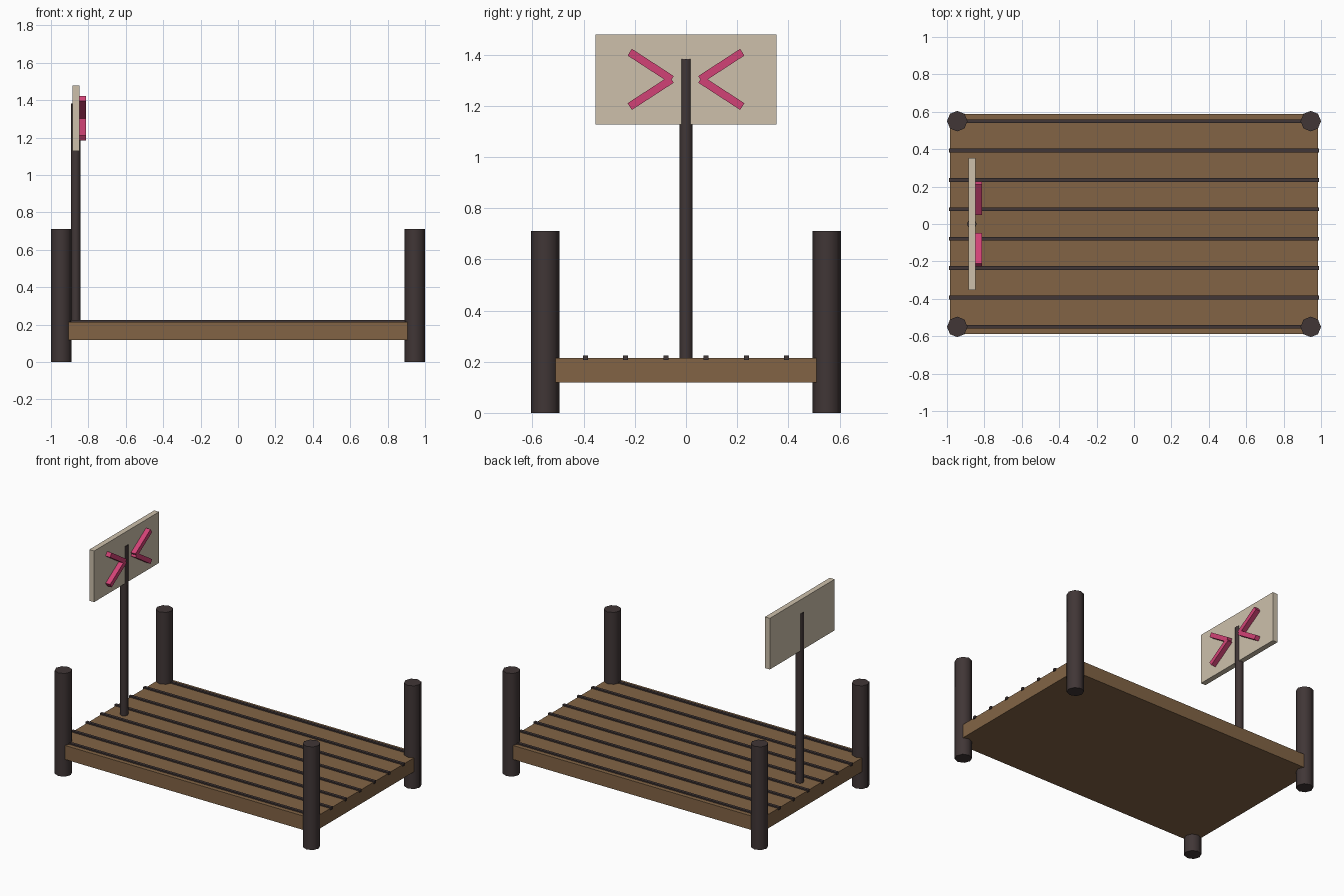
import bpy
import math

cube = bpy.data.objects.get("Cube")
if cube:
    bpy.data.objects.remove(cube, do_unlink=True)


def material(name, rgb):
    m = bpy.data.materials.new(name)
    m.use_nodes = True
    m.diffuse_color = (*rgb, 1)
    bsdf = next(n for n in m.node_tree.nodes if n.type == 'BSDF_PRINCIPLED')
    bsdf.inputs["Base Color"].default_value = (*rgb, 1)
    return m


wood = material("brown wood", (0.223, 0.127, 0.06))
dark = material("dark timber", (0.052, 0.037, 0.037))
cream = material("cream board", (0.61, 0.53, 0.41))
pink = material("pink paint", (0.64, 0.055, 0.18))


def box(name, mat, center, size, tilt=0.0):
    bpy.ops.mesh.primitive_cube_add(size=1, location=center, rotation=(tilt, 0, 0))
    ob = bpy.context.object
    ob.name = name
    ob.scale = size
    ob.data.materials.append(mat)
    return ob


def post(name, x, y, radius, bottom, top):
    bpy.ops.mesh.primitive_cylinder_add(vertices=8, radius=radius, depth=top - bottom,
                                        location=(x, y, (top + bottom) / 2))
    ob = bpy.context.object
    ob.name = name
    ob.data.materials.append(dark)
    bpy.ops.object.shade_smooth_by_angle(angle=math.radians(50))
    return ob


# Deck with raised dark strips along its length
DECK_TOP = 0.215
box("deck", wood, (0, 0, 0.167), (1.966, 1.178, 0.096))
for i in range(8):
    y = -0.55 + i * 1.1 / 7
    box(f"deck_strip_{i + 1}", dark, (0, y, DECK_TOP), (1.98, 0.02, 0.018))

# Corner posts
for side, x in (("left", 0.945), ("right", -0.945)):
    for end, y in (("front", -0.55), ("back", 0.55)):
        post(f"{end}_{side}_post", x, y, 0.055, 0, 0.71)

# Sign on its pole
SIGN_X, SIGN_Z = -0.867, 1.303
post("sign_pole", SIGN_X, 0, 0.026, 0.2, 1.383)
box("sign_board", cream, (SIGN_X, 0, SIGN_Z), (0.037, 0.706, 0.352))

# Two arrowheads pointing at the pole, each made of two tilted bars
for side in (-1, 1):
    for up in (-1, 1):
        label = ("front" if side < 0 else "back") + ("_lower" if up < 0 else "_upper")
        box(f"{label}_arrow_bar", pink,
            (-0.832, side * 0.138, SIGN_Z + up * 0.053),
            (0.036, 0.195, 0.031), side * up * math.radians(33))
